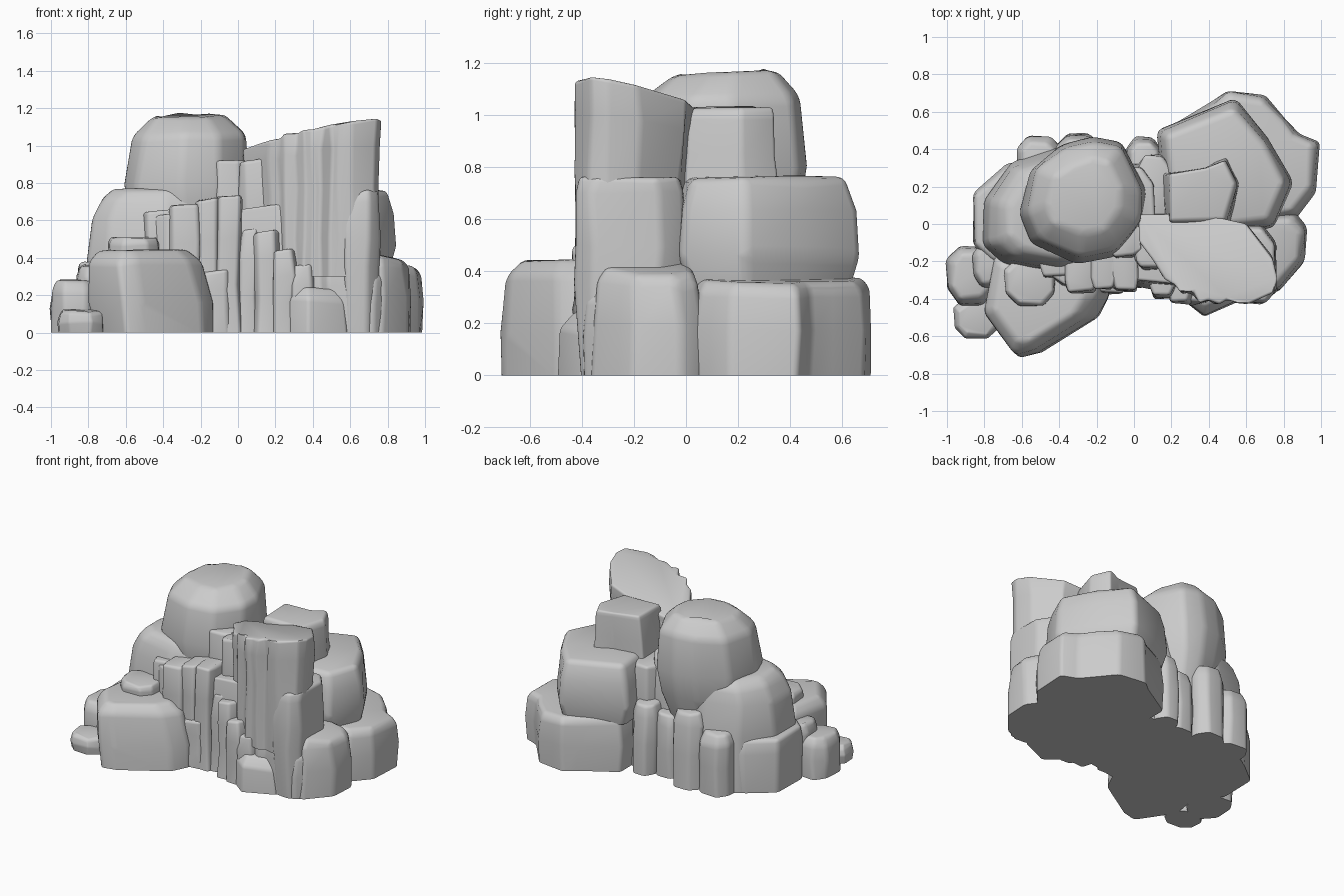
import bpy, bmesh, random

if "Cube" in bpy.data.objects:
    bpy.data.objects.remove(bpy.data.objects["Cube"])

random.seed(4)


def rock(name, outline, levels, slope=(0, 0), bevel=0.035, jitter=0.008, angle=35):
    """Loft a plan outline through (z, scale, dx, dy) levels, tilt the top, round the edges."""
    n = len(outline)
    cx = sum(p[0] for p in outline) / n
    cy = sum(p[1] for p in outline) / n
    z0, z1 = levels[0][0], levels[-1][0]
    bm = bmesh.new()
    rings = []
    for level in levels:
        z, s, dx, dy = (tuple(level) + (0, 0))[:4]
        ring = []
        for x, y in outline:
            px, py = cx + (x - cx) * s + dx, cy + (y - cy) * s + dy
            t = (z - z0) / (z1 - z0)
            pz = z + t * t * (slope[0] * (px - cx) + slope[1] * (py - cy))
            j = [random.uniform(-jitter, jitter) for _ in range(3)]
            if z == z0:
                j[2] = 0
            ring.append(bm.verts.new((px + j[0], py + j[1], pz + j[2])))
        rings.append(ring)
    for a, b in zip(rings, rings[1:]):
        for i in range(n):
            k = (i + 1) % n
            bm.faces.new((a[i], a[k], b[k], b[i]))
    bm.faces.new(rings[0][::-1])
    bm.faces.new(rings[-1])
    bmesh.ops.recalc_face_normals(bm, faces=bm.faces)
    edges = [e for e in bm.edges
             if max(v.co.z for v in e.verts) > z0 + 1e-4 and e.calc_face_angle(0) > 0.3]
    bmesh.ops.bevel(bm, geom=edges, offset=bevel, segments=3, profile=0.5,
                    affect='EDGES', clamp_overlap=True)
    me = bpy.data.meshes.new(name)
    bm.to_mesh(me)
    bm.free()
    ob = bpy.data.objects.new(name, me)
    bpy.context.collection.objects.link(ob)
    bpy.ops.object.select_all(action='DESELECT')
    ob.select_set(True)
    bpy.context.view_layer.objects.active = ob
    bpy.ops.object.shade_smooth_by_angle(angle=angle * 0.01745)
    return ob


def block(x0, x1, y0, y1, c=0.25):
    """Rectangle plan with chamfered corners."""
    a, b = (x1 - x0) * c, (y1 - y0) * c
    return [(x0 + a, y0), (x1 - a, y0), (x1, y0 + b), (x1, y1 - b),
            (x1 - a, y1), (x0 + a, y1), (x0, y1 - b), (x0, y0 + b)]


# Large boulder crowning the left side
rock("crown_boulder",
     [(-.61, .05), (-.55, -.11), (-.3, -.21), (-.1, -.17), (.04, 0), (.06, .18),
      (-.07, .43), (-.22, .46), (-.38, .42), (-.56, .29)],
     [(.42, .72), (.62, .94), (.8, 1), (1.06, .92, .015, .01), (1.16, .6, .01, .02)],
     slope=(.03, .02), bevel=.03)

# Left shoulder and low block under the crown
rock("left_shoulder",
     [(-.8, -.12), (-.7, -.21), (-.4, -.27), (-.08, -.2), (0, .1), (-.12, .36),
      (-.4, .41), (-.66, .33), (-.8, .12)],
     [(0, .98), (.4, 1), (.61, .92), (.72, .83, .01), (.77, .7, .03)], bevel=.03)
rock("left_low_block", [(-.86, -.12), (-.76, -.22), (-.45, -.2), (-.4, .3), (-.68, .33),
                        (-.865, .17)], [(0, .97), (.28, 1), (.38, .9)], bevel=.025)

# Front left boulder with its cap stone
rock("front_left_boulder",
     [(-.8, -.48), (-.62, -.72), (-.52, -.69), (-.2, -.5), (-.13, -.37), (-.2, -.12), (-.74, -.15)],
     [(0, .96, .02), (.16, 1), (.38, .91, -.035), (.44, .72, -.05)], bevel=.025)
rock("cap_stone", block(-.69, -.42, -.44, -.18), [(.38, .95), (.48, 1), (.51, .85)], bevel=.02)

# Small stones around the foot: x0, x1, y0, y1, height
stones = [(-1, -.74, -.43, -.12, .28), (-.96, -.72, -.61, -.4, .12),
          (-.87, -.68, -.34, -.1, .36), (-.63, -.38, .2, .47, .44),
          (-.42, -.18, .22, .485, .54), (-.2, .0, .2, .41, .45),
          (-.04, .15, .2, .465, .5), (.57, .79, -.39, -.1, .35)]
for i, (x0, x1, y0, y1, h) in enumerate(stones):
    rock(f"foot_stone_{i + 1}", block(x0, x1, y0, y1),
         [(0, .96), (h * .45, 1), (h * .83, .94), (h, .76)], slope=(0, -.08 if y0 > 0 else .05),
         bevel=.02)
rock("front_right_stone", [(.23, -.38), (.37, -.49), (.58, -.4), (.6, -.15), (.23, -.15)],
     [(0, 1), (.18, .98), (.25, .68)], slope=(-.15, .1), bevel=.015)

# Solid core behind the columns, then columns: x0, x1, front y, back y, height
rock("cliff_core", [(-.5, -.24), (-.38, -.33), (-.2, -.33), (.02, -.31), (.25, -.33),
                    (.25, .1), (-.5, .1)], [(0, 1), (.4, 1), (.65, .97)],
     slope=(.1, 0), bevel=.015)
columns = [(-.51, -.32, -.28, .05, .65), (-.38, -.19, -.37, .05, .68),
           (-.24, -.09, -.35, .05, .71), (-.13, .03, -.36, .1, .73),
           (-.13, .04, -.18, .05, .92), (.0, .12, -.34, .1, .56),
           (.0, .22, -.24, .06, .93), (.08, .22, -.4, .1, .54),
           (.18, .32, -.42, .1, .44), (.27, .42, -.43, .1, .36),
           (-.22, -.02, -.37, 0, .33)]
for i, (x0, x1, y0, y1, h) in enumerate(columns):
    rock(f"cliff_column_{i + 1}", block(x0, x1, y0, y1, .16),
         [(0, 1), (h * .35, .98), (h * .7, 1), (h, .95)],
         slope=(.12, 0), bevel=.018, jitter=.012)

# Tall right tower with a fluted front and a sloping top
flutes = [(.02, -.1), (.1, -.2), (.16, -.29), (.22, -.32), (.25, -.37), (.31, -.37),
          (.35, -.42), (.4, -.41), (.45, -.43), (.5, -.4), (.55, -.42), (.62, -.43),
          (.75, -.37), (.77, -.3), (.74, -.18), (.6, 0), (.36, .05), (.02, .06)]
rock("right_tower", flutes,
     [(.3, .93), (.5, .95), (.76, .95), (.95, .98), (1.07, 1)],
     slope=(.17, -.17), bevel=.015, jitter=.01)
rock("tower_base", [(x * .97, y * .95) for x, y in flutes],
     [(0, .96), (.25, .98), (.4, .93)], bevel=.015)
rock("tower_buttress", [(.56, -.42), (.7, -.43), (.76, -.36), (.76, -.1), (.68, 0), (.5, 0)],
     [(0, .85), (.35, .97), (.5, 1), (.7, .98), (.76, .88)], bevel=.02)

# Stacked boulders behind the tower
rock("rear_base_boulder",
     [(.17, .1), (.5, -.05), (.87, .03), (.98, .17), (1, .43), (.88, .48), (.81, .57),
      (.7, .69), (.5, .72), (.42, .66), (.16, .5)],
     [(0, .98), (.18, 1), (.33, .94), (.37, .86)], slope=(-.06, 0), bevel=.025)
rock("right_foot_boulder",
     [(.6, -.33), (.77, -.37), (.91, -.2), (.93, -.02), (.86, .07), (.55, .05)],
     [(0, 1), (.2, .98), (.36, .88), (.41, .76)], slope=(-.2, 0), bevel=.03)
rock("rear_middle_boulder",
     [(.12, .5), (.16, .12), (.4, -.05), (.75, -.02), (.85, .22), (.71, .46), (.54, .67)],
     [(.34, .92), (.46, 1), (.64, .97), (.76, .88)], bevel=.035)
rock("rear_top_block",
     [(.17, .27), (.18, 0), (.5, 0), (.56, .22), (.49, .35), (.38, .3)],
     [(.68, 1.06), (.85, 1), (1, .95), (1.03, .88)], bevel=.025)

# Joints filling the cleft at the back
rock("rear_cleft_column", block(.0, .22, .0, .38), [(0, 1), (.5, .97), (.74, .92)], bevel=.02)
rock("rear_cleft_slab", block(-.15, .12, -.1, .32), [(0, 1), (.5, .97), (.8, .92)], bevel=.02)
